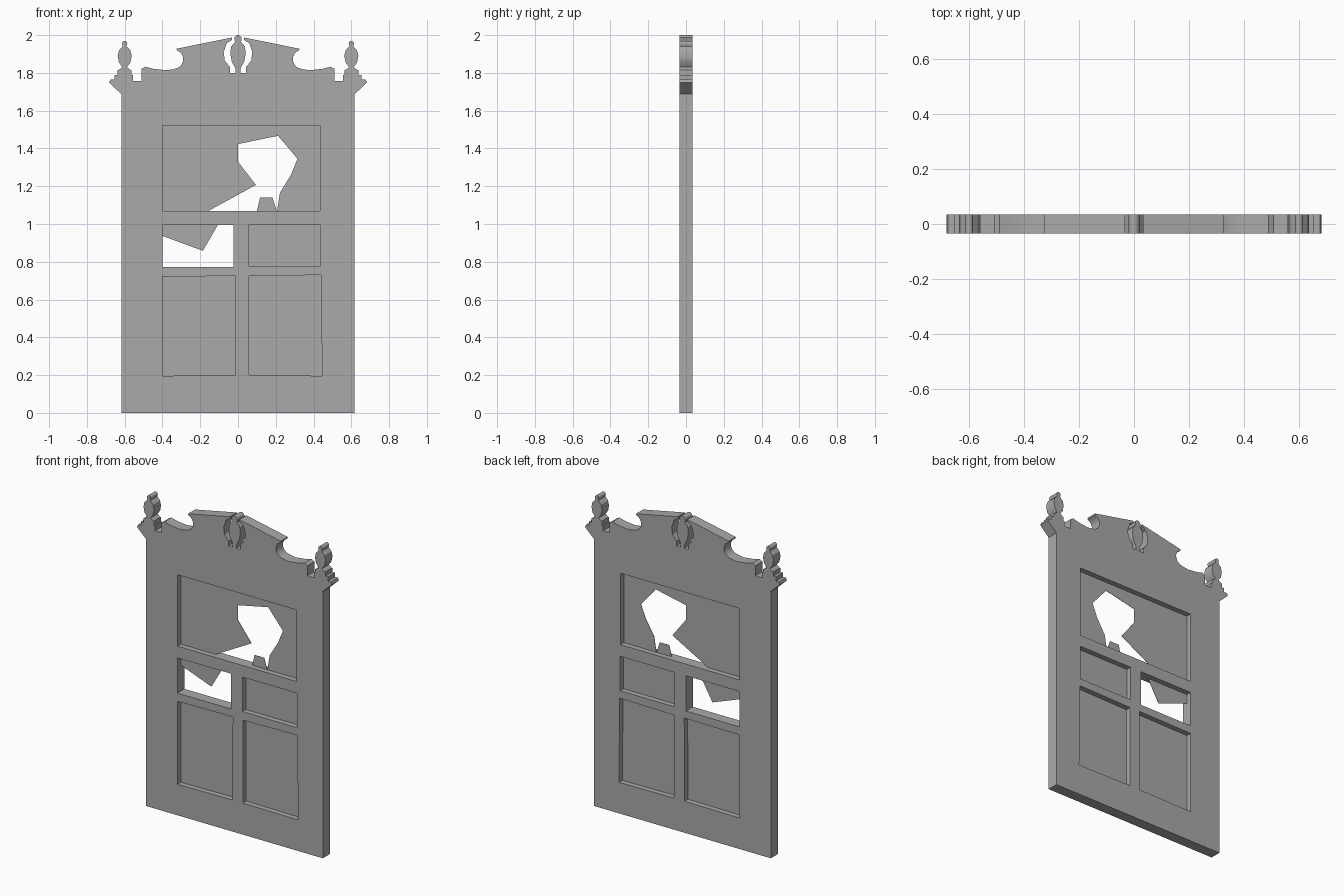
import bpy
import math

cube = bpy.data.objects.get("Cube")
if cube:
    bpy.data.objects.remove(cube, do_unlink=True)

grey = bpy.data.materials.new("plain grey")
grey.use_nodes = True
GREY = (0.4, 0.4, 0.4, 1)
grey.diffuse_color = GREY
grey.node_tree.nodes["Principled BSDF"].inputs["Base Color"].default_value = GREY


def plate(name, outlines, half_depth):
    """Filled flat shape (later outlines inside the first become holes), given depth along y."""
    curve = bpy.data.curves.new(name, "CURVE")
    curve.dimensions = "2D"
    curve.fill_mode = "BOTH"
    curve.extrude = half_depth
    for outline in outlines:
        spline = curve.splines.new("POLY")
        spline.points.add(len(outline) - 1)
        for point, (x, z) in zip(spline.points, outline):
            point.co = (x, z, 0, 1)
        spline.use_cyclic_u = True
    obj = bpy.data.objects.new(name, curve)
    obj.rotation_euler.x = math.pi / 2
    bpy.context.collection.objects.link(obj)
    bpy.ops.object.select_all(action="DESELECT")
    obj.select_set(True)
    bpy.context.view_layer.objects.active = obj
    bpy.ops.object.convert(target="MESH")
    obj = bpy.context.object
    obj.data.materials.clear()
    obj.data.materials.append(grey)
    bpy.ops.object.shade_smooth_by_angle(angle=math.radians(30))
    return obj


def mirrored(half):
    return half + [(-x, z) for x, z in reversed(half)]


def arc(cx, cz, rx, rz, start, end, steps):
    angles = [math.radians(start + (end - start) * i / steps) for i in range(steps + 1)]
    return [(cx + rx * math.cos(a), cz + rz * math.sin(a)) for a in angles]


def rect(x0, x1, z0, z1):
    return [(x0, z0), (x1, z0), (x1, z1), (x0, z1)]


# Half of the corner finial, from its foot to the tip of its ball
finial_half = [(0.032, 1.815), (0.012, 1.83), (0.03, 1.855), (0.037, 1.89),
               (0.03, 1.92), (0.01, 1.94)] + arc(0, 1.955, 0.014, 0.014, -30, 90, 5)
corner = ([(0.6 + x, z) for x, z in finial_half]
          + [(0.6 - x, z) for x, z in reversed(finial_half[:-1])])

# Half of the centre finial and the cut around it
urn = [(0.012, 1.80), (0.014, 1.825), (0.033, 1.86), (0.041, 1.905),
       (0.036, 1.94), (0.015, 1.965)] + arc(0, 1.98, 0.02, 0.02, -30, 90, 6)
cut = [(0.033, 1.987), (0.033, 1.974), (0.06, 1.957), (0.076, 1.91),
       (0.07, 1.865), (0.042, 1.83), (0.042, 1.80)]

# Right half of the door outline, bottom to top
side = [(0.618, 0), (0.618, 1.688), (0.682, 1.748), (0.676, 1.764), (0.655, 1.764),
        (0.655, 1.79), (0.637, 1.79), (0.637, 1.815)]
scroll = [(0.565, 1.815), (0.565, 1.79), (0.556, 1.79), (0.556, 1.758),
          (0.51, 1.758), (0.51, 1.822), (0.49, 1.833), (0.45, 1.822), (0.38, 1.814),
          (0.34, 1.82)] + arc(0.34, 1.872, 0.05, 0.05, 250, 110, 8) + [(0.325, 1.928)]
half = side + corner + scroll + cut + urn

# Panel openings in the frame
openings = {
    "upper": rect(-0.4, 0.435, 1.07, 1.522),
    "middle_right": rect(-0.4, -0.025, 0.773, 0.996),
    "middle_left": rect(0.055, 0.437, 0.778, 0.996),
    "lower_right": [(-0.4, 0.196), (-0.015, 0.2), (-0.012, 0.725), (-0.4, 0.721)],
    "lower_left": [(0.058, 0.2), (0.445, 0.196), (0.44, 0.73), (0.058, 0.724)],
}
plate("door_frame", [mirrored(half)] + list(openings.values()), 0.035)

# Whole panels
for name in ("middle_left", "lower_right", "lower_left"):
    plate(name + "_panel", [openings[name]], 0.001)

# Broken panels and the loose shard
plate("upper_broken_panel", [[
    (-0.4, 1.522), (0.435, 1.522), (0.435, 1.07), (0.207, 1.07), (0.222, 1.165),
    (0.28, 1.26), (0.315, 1.345), (0.212, 1.467), (0, 1.423), (0, 1.33),
    (0.095, 1.207), (-0.155, 1.07), (-0.4, 1.07)]], 0.001)
plate("panel_shard", [[(0.1, 1.07), (0.117, 1.139), (0.183, 1.139), (0.205, 1.07)]], 0.001)
plate("middle_right_broken_panel",
      [[(-0.4, 0.996), (-0.106, 0.996), (-0.186, 0.858), (-0.4, 0.937)]], 0.001)
